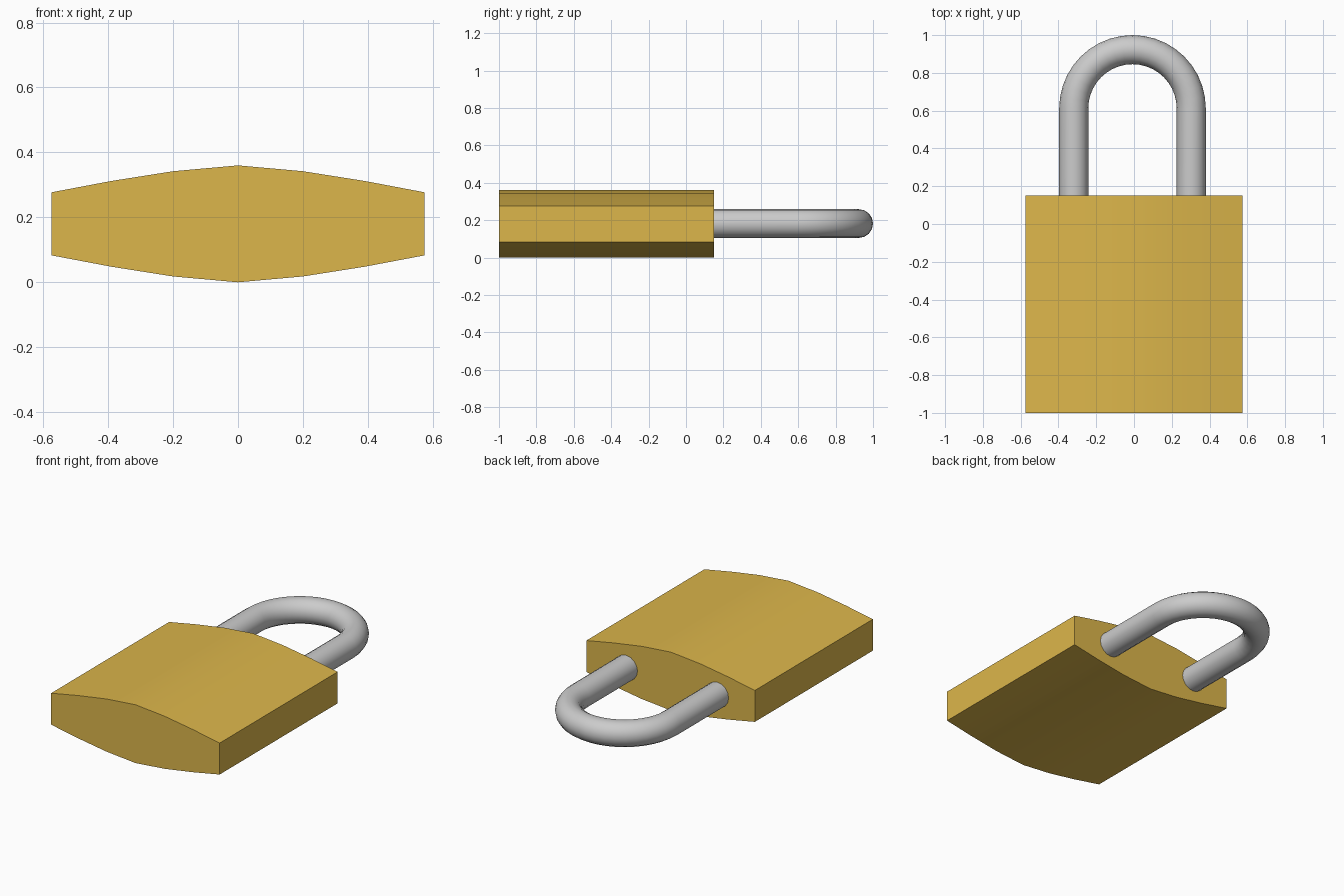
import bpy, bmesh, math

if "Cube" in bpy.data.objects:
    bpy.data.objects.remove(bpy.data.objects["Cube"])


def activate(obj):
    bpy.ops.object.select_all(action='DESELECT')
    obj.select_set(True)
    bpy.context.view_layer.objects.active = obj


# Brass body: lens-like cross-section extruded along y
half = [(0.0, 0.18), (0.2, 0.162), (0.39, 0.132), (0.575, 0.097)]
upper = [(-x, h) for x, h in half[:0:-1]] + half
profile = [(x, 0.18 + h) for x, h in upper] + [(x, 0.18 - h) for x, h in upper[::-1]]

bm = bmesh.new()
face = bm.faces.new([bm.verts.new((x, -1.0, z)) for x, z in profile])
ext = bmesh.ops.extrude_face_region(bm, geom=[face])
bmesh.ops.translate(bm, vec=(0, 1.15, 0),
                    verts=[v for v in ext['geom'] if isinstance(v, bmesh.types.BMVert)])
bmesh.ops.recalc_face_normals(bm, faces=bm.faces)
mesh = bpy.data.meshes.new("body")
bm.to_mesh(mesh)
bm.free()
body = bpy.data.objects.new("body", mesh)
bpy.context.collection.objects.link(body)
brass = bpy.data.materials.new("brass")
brass.diffuse_color = (0.72, 0.47, 0.07, 1)
brass.use_nodes = True
brass.node_tree.nodes["Principled BSDF"].inputs["Base Color"].default_value = brass.diffuse_color
mesh.materials.append(brass)
activate(body)
bpy.ops.object.shade_smooth_by_angle(angle=math.radians(30))

# Steel shackle: round bar along a U-shaped path
cx, arc_y, z, r, bar = -0.008, 0.612, 0.182, 0.311, 0.077
steps = 20
path = [(cx + r, 0.14, z)]
path += [(cx + r * math.cos(math.pi * i / steps),
          arc_y + r * math.sin(math.pi * i / steps), z) for i in range(steps + 1)]
path += [(cx - r, 0.14, z)]

curve = bpy.data.curves.new("shackle", 'CURVE')
curve.dimensions = '3D'
curve.bevel_depth = bar
curve.bevel_resolution = 6
curve.use_fill_caps = True
spline = curve.splines.new('POLY')
spline.points.add(len(path) - 1)
for point, co in zip(spline.points, path):
    point.co = (*co, 1)
shackle = bpy.data.objects.new("shackle", curve)
bpy.context.collection.objects.link(shackle)
activate(shackle)
bpy.ops.object.convert(target='MESH')
bpy.ops.object.shade_smooth_by_angle(angle=math.radians(40))
